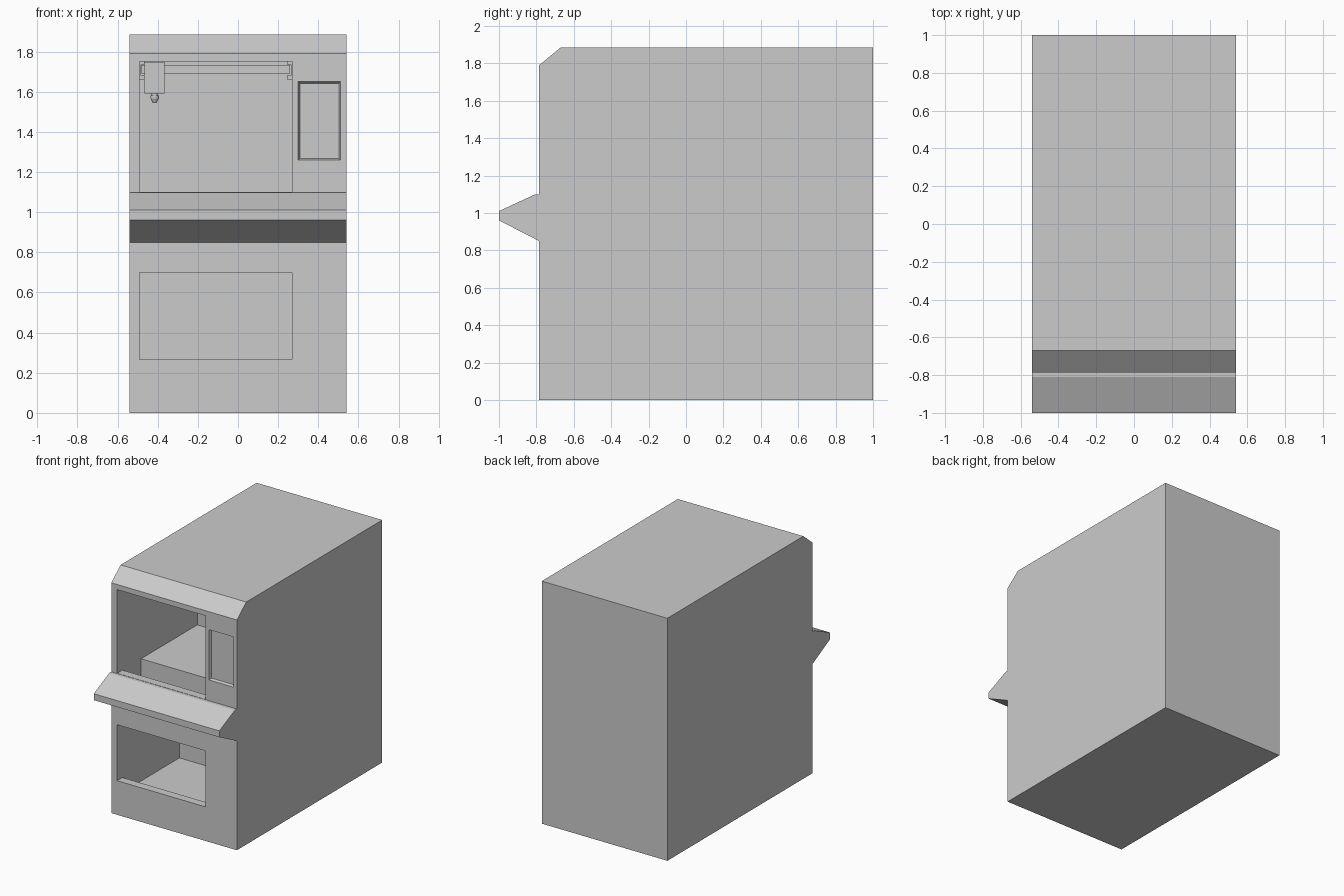
import bpy
import bmesh
from mathutils import Matrix, Vector

if "Cube" in bpy.data.objects:
    bpy.data.objects.remove(bpy.data.objects["Cube"], do_unlink=True)

# Single flat material
grey = bpy.data.materials.new("light grey")
grey.use_nodes = True
GREY = (0.6, 0.6, 0.6, 1.0)
grey.diffuse_color = GREY
grey.node_tree.nodes["Principled BSDF"].inputs["Base Color"].default_value = GREY


def finish(name, bm):
    bmesh.ops.recalc_face_normals(bm, faces=bm.faces)
    mesh = bpy.data.meshes.new(name)
    bm.to_mesh(mesh)
    bm.free()
    mesh.materials.append(grey)
    obj = bpy.data.objects.new(name, mesh)
    bpy.context.collection.objects.link(obj)
    return obj


def loft(name, ring_a, ring_b):
    """Closed solid between two matching rings of points."""
    bm = bmesh.new()
    a = [bm.verts.new(p) for p in ring_a]
    b = [bm.verts.new(p) for p in ring_b]
    bm.faces.new(a)
    bm.faces.new(b[::-1])
    for i in range(len(a)):
        j = (i + 1) % len(a)
        bm.faces.new((a[i], b[i], b[j], a[j]))
    return finish(name, bm)


def prism_x(name, profile, x0, x1):
    """Side profile of (y, z) points extruded along x."""
    return loft(name, [(x0, y, z) for y, z in profile], [(x1, y, z) for y, z in profile])


def prism_y(name, profile, y0, y1):
    """Front profile of (x, z) points extruded along y."""
    return loft(name, [(x, y0, z) for x, z in profile], [(x, y1, z) for x, z in profile])


def box(name, x0, x1, y0, y1, z0, z1):
    return prism_y(name, [(x0, z0), (x1, z0), (x1, z1), (x0, z1)], y0, y1)


def cut(target, cutter):
    cutter.hide_render = True
    mod = target.modifiers.new("cut", "BOOLEAN")
    mod.operation = "DIFFERENCE"
    mod.solver = "EXACT"
    mod.object = cutter
    bpy.context.view_layer.objects.active = target
    bpy.ops.object.modifier_apply(modifier=mod.name)
    bpy.data.objects.remove(cutter, do_unlink=True)


LEFT, RIGHT = -0.49, 0.27      # side walls of the chambers
FRONT, INNER = -0.785, -0.72   # outer and inner face of the front wall

# Cabinet with chamfered top edge and projecting front shelf
cabinet = prism_x("cabinet", [
    (1.0, 0), (1.0, 1.885), (-0.67, 1.885), (FRONT, 1.79), (FRONT, 1.098),
    (-0.81, 1.098), (-1.0, 1.01), (-1.0, 0.96), (FRONT, 0.85), (FRONT, 0)], -0.54, 0.54)

# Work chamber, drop slot and collection chamber with their front openings
cut(cabinet, prism_x("chamber_cutter", [
    (-0.9, 1.10), (INNER, 1.10), (INNER, 0.70), (-0.9, 0.70), (-0.9, 0.265),
    (INNER, 0.265), (INNER, 0.15), (-0.02, 0.15), (-0.02, 0.85), (-0.49, 0.85),
    (-0.49, 1.10), (0.20, 1.10), (0.20, 1.75), (-0.9, 1.75)], LEFT, RIGHT))


# Recessed control panel with sloping sides
def panel_ring(inset, y):
    x0, x1, z0, z1 = 0.30 + inset, 0.51 - inset, 1.26 + inset, 1.65 - inset
    return [(x0, y, z0), (x1, y, z0), (x1, y, z1), (x0, y, z1)]


cut(cabinet, loft("panel_cutter", panel_ring(-0.004, FRONT - 0.01), panel_ring(0.008, FRONT + 0.02)))

# Channel rails along both chamber walls, open towards the middle
for name, wall, s in (("rail_right", LEFT, 1), ("rail_left", RIGHT, -1)):
    channel = [(0, 1.66), (0.025, 1.66), (0.025, 1.68), (0.007, 1.68),
               (0.007, 1.735), (0.025, 1.735), (0.025, 1.75), (0, 1.75)]
    prism_y(name, [(wall + s * x, z) for x, z in channel], -0.42, 0.20)

# Cross beam and tool carriage
box("cross_beam", LEFT + 0.01, RIGHT - 0.01, -0.14, -0.10, 1.69, 1.732)
box("tool_carriage", -0.465, -0.365, -0.22, -0.09, 1.592, 1.748)


# Nozzle: short neck, collar and tapered tip
def cone(name, r_bottom, r_top, z0, z1):
    bm = bmesh.new()
    bmesh.ops.create_cone(bm, cap_ends=True, segments=24, radius1=r_bottom, radius2=r_top,
                          depth=z1 - z0,
                          matrix=Matrix.Translation(Vector((-0.415, -0.155, (z0 + z1) / 2))))
    obj = finish(name, bm)
    bpy.ops.object.select_all(action="DESELECT")
    obj.select_set(True)
    bpy.context.view_layer.objects.active = obj
    bpy.ops.object.shade_smooth_by_angle()


cone("nozzle_neck", 0.015, 0.015, 1.58, 1.594)
cone("nozzle_collar", 0.022, 0.022, 1.565, 1.582)
cone("nozzle_tip", 0.010, 0.020, 1.545, 1.566)
